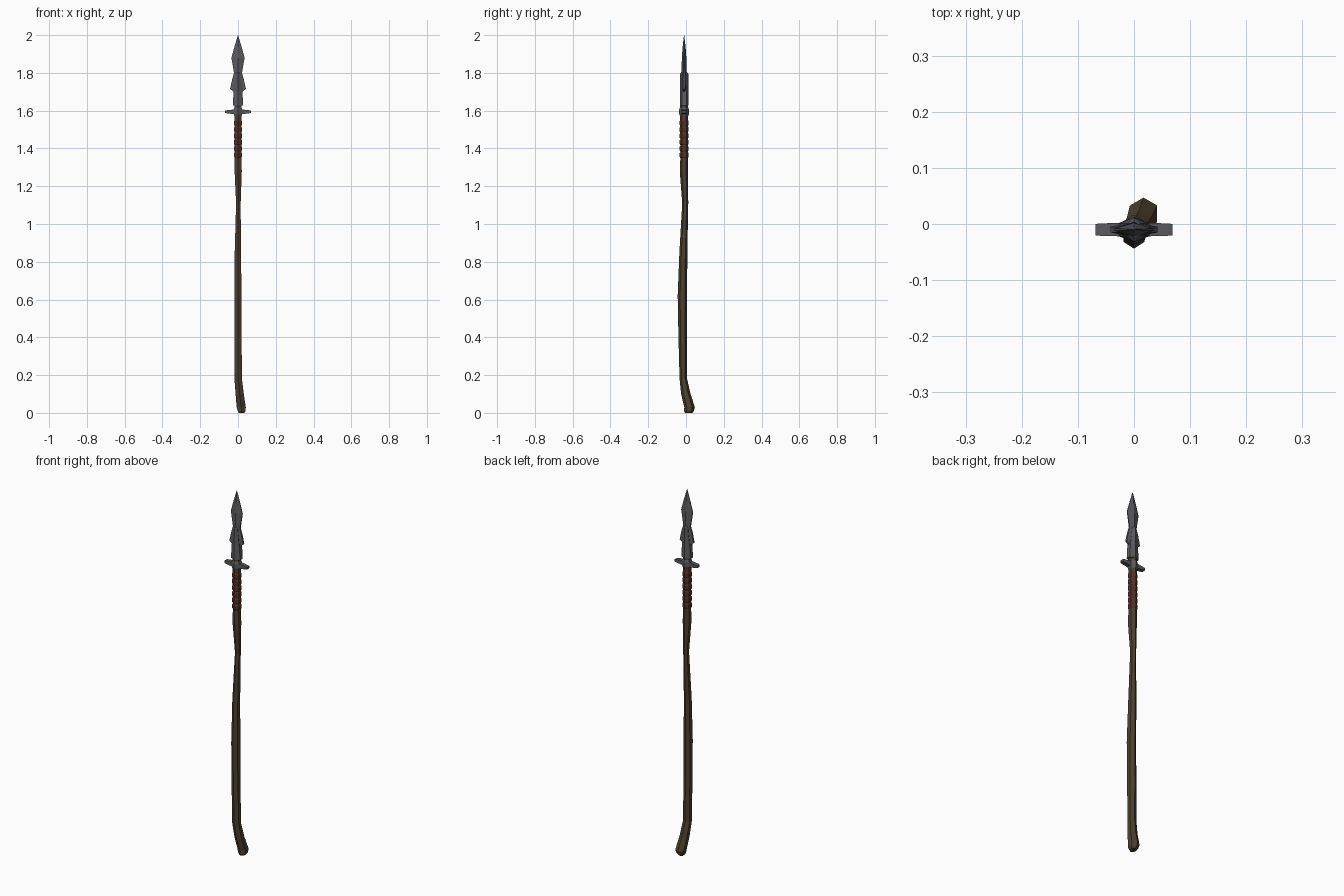
import bpy, bmesh, math


def material(name, rgb):
    m = bpy.data.materials.new(name)
    m.diffuse_color = (*rgb, 1)
    return m


WOOD = material("dark wood", (0.075, 0.052, 0.028))
WRAP = material("red brown leather", (0.09, 0.028, 0.018))
STEEL = material("dark steel", (0.105, 0.105, 0.115))
CY = -0.010  # y of the head's axis


def loft(name, rings, mat):
    """Skin a list of equal-length point rings and cap both ends."""
    bm = bmesh.new()
    vr = [[bm.verts.new(p) for p in r] for r in rings]
    n = len(vr[0])
    for a, b in zip(vr, vr[1:]):
        for i in range(n):
            j = (i + 1) % n
            bm.faces.new((a[i], a[j], b[j], b[i]))
    bm.faces.new(vr[0])
    bm.faces.new(vr[-1])
    bmesh.ops.remove_doubles(bm, verts=bm.verts, dist=0.0003)
    bmesh.ops.recalc_face_normals(bm, faces=bm.faces)
    me = bpy.data.meshes.new(name)
    bm.to_mesh(me)
    bm.free()
    me.materials.append(mat)
    ob = bpy.data.objects.new(name, me)
    bpy.context.collection.objects.link(ob)
    return ob


def hexagon(x, y, z, rx, ry=None, tilt=0):
    """Six-sided ring with corners facing front and back."""
    ry = ry or rx
    pts = []
    for k in range(6):
        a = math.radians(30 + 60 * k)
        dy = ry * math.sin(a)
        pts.append((x + rx * math.cos(a), y + dy, z + tilt * dy))
    return pts


# gnarled wooden shaft: x, y, z, rx, ry
path = [(0.018, 0.014, 0.000, 0.017, 0.019), (0.019, 0.016, 0.010, 0.024, 0.026),
        (0.017, 0.019, 0.030, 0.028, 0.028), (0.009, -0.001, 0.100, 0.025, 0.025),
        (0.001, -0.014, 0.180, 0.023, 0.020), (0.000, -0.017, 0.400, 0.022, 0.023),
        (0.000, -0.019, 0.620, 0.022, 0.025), (-0.001, -0.014, 0.850, 0.019, 0.021),
        (0.002, -0.004, 1.110, 0.014, 0.016), (0.001, -0.011, 1.280, 0.022, 0.022),
        (0, CY, 1.345, 0.020, 0.020), (0, CY, 1.640, 0.021, 0.021)]
loft("shaft", [hexagon(*p) for p in path], WOOD)

# leather bindings
for i in range(6):
    z = 1.365 + i * 0.034
    loft(f"binding_{i + 1}", [hexagon(0, CY, z + dz, r) for dz, r in
         ((-0.017, 0.019), (-0.010, 0.0235), (0.010, 0.0235), (0.017, 0.019))], WRAP)

# collar under the blade
loft("collar", [hexagon(0, CY, z, r) for z, r in
     ((1.570, 0.021), (1.582, 0.026), (1.606, 0.026), (1.618, 0.021))], STEEL)

# crossguard tapering slightly to its ends: x, half depth, half height
guard = [(-0.069, 0.010, 0.006), (-0.060, 0.011, 0.008), (-0.024, 0.012, 0.012),
         (0.024, 0.012, 0.012), (0.060, 0.011, 0.008), (0.069, 0.010, 0.006)]
loft("crossguard", [[(x, CY + sy * d, 1.594 + sz * h) for sy, sz in
     ((-1, -1), (1, -1), (1, 1), (-1, 1))] for x, d, h in guard], STEEL)

# blade socket, narrowing into the blade's central ridge
loft("socket", [hexagon(0, CY, z, rx, ry) for z, rx, ry in
     ((1.628, 0.032, 0.023), (1.70, 0.027, 0.023), (1.795, 0.013, 0.022),
      (1.805, 0.007, 0.014))], STEEL)

# barbed spear blade: z, half width, ridge half thickness, edge half thickness
blade = [(1.700, 0.022, 0.014, 0.005), (1.715, 0.042, 0.014, 0.005),
         (1.765, 0.031, 0.014, 0.005), (1.800, 0.021, 0.014, 0.004),
         (1.880, 0.035, 0.012, 0.002), (1.935, 0.020, 0.008, 0.0015),
         (1.9985, 0.001, 0.001, 0.0005)]
loft("blade", [[(-w, CY - e, z), (0, CY - t, z), (w, CY - e, z),
                (w, CY + e, z), (0, CY + t, z), (-w, CY + e, z)]
               for z, w, t, e in blade], STEEL)
